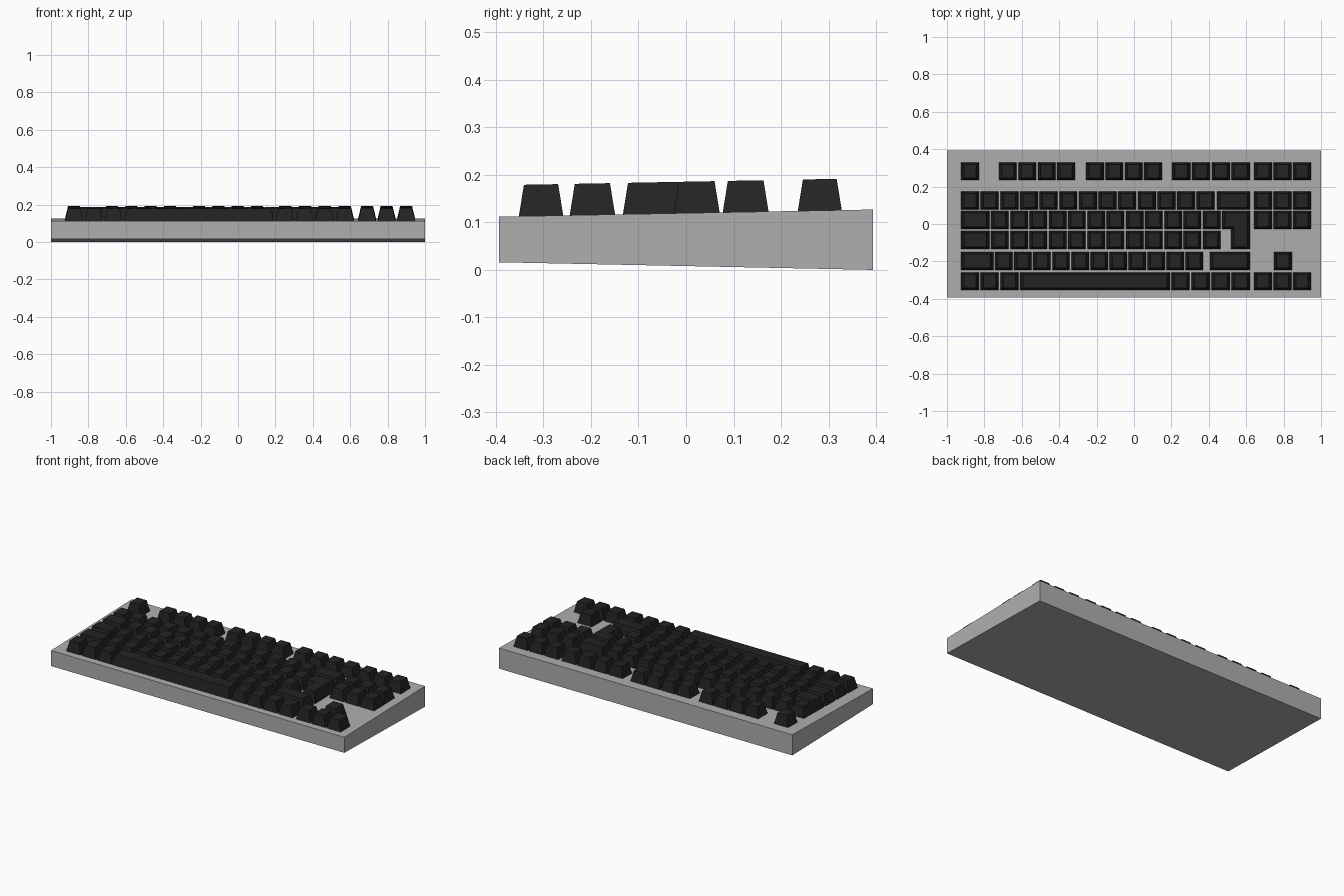
import bpy
import bmesh

cube = bpy.data.objects.get("Cube")
if cube:
    bpy.data.objects.remove(cube, do_unlink=True)


def make_material(name, value):
    mat = bpy.data.materials.new(name)
    color = (value, value, value, 1)
    mat.diffuse_color = color
    mat.use_nodes = True
    bsdf = mat.node_tree.nodes["Principled BSDF"]
    bsdf.inputs["Base Color"].default_value = color
    bsdf.inputs["Roughness"].default_value = 0.6
    return mat


case_gray = make_material("case gray", 0.43)
key_black = make_material("key black", 0.017)

HALF_DEPTH = 0.393
GAP = 0.008
KEY_HEIGHT = 0.066
INSET_X, INSET_Y = 0.016, 0.011


def deck_z(y):
    """Height of the sloping top of the case."""
    return 0.112 + (y + HALF_DEPTH) * 0.019


def prism(bm, lower, upper):
    """Closed solid between two matching loops of points."""
    a = [bm.verts.new(p) for p in lower]
    b = [bm.verts.new(p) for p in upper]
    bm.faces.new(a[::-1])
    bm.faces.new(b)
    for i in range(len(a)):
        j = (i + 1) % len(a)
        bm.faces.new((a[i], a[j], b[j], b[i]))


def finish(bm, name, mat):
    bmesh.ops.recalc_face_normals(bm, faces=bm.faces)
    mesh = bpy.data.meshes.new(name)
    bm.to_mesh(mesh)
    bm.free()
    mesh.materials.append(mat)
    obj = bpy.data.objects.new(name, mesh)
    bpy.context.collection.objects.link(obj)


def keycap(bm, outline):
    """Tapered cap on a right-angled, counter-clockwise outline."""
    lower, upper = [], []
    n = len(outline)
    for i, (x, y) in enumerate(outline):
        px, py = outline[i - 1]
        nx, ny = outline[(i + 1) % n]
        # Inward direction is the sum of both neighbouring edge normals
        dx = (py - y) + (y - ny)
        dy = (x - px) + (nx - x)
        tx = x + INSET_X * (1 if dx > 0 else -1)
        ty = y + INSET_Y * (1 if dy > 0 else -1)
        lower.append((x, y, deck_z(y) - 0.002))
        upper.append((tx, ty, deck_z(ty) + KEY_HEIGHT))
    prism(bm, lower, upper)


def key_run(bm, x0, x1, count, y0, y1):
    """Row of equal keys filling the span from x0 to x1."""
    width = (x1 - x0 - GAP * (count - 1)) / count
    for i in range(count):
        a = x0 + i * (width + GAP)
        b = a + width
        keycap(bm, [(a, y0), (b, y0), (b, y1), (a, y1)])


# Wedge-shaped case
bm = bmesh.new()
base = [(-1, -HALF_DEPTH, 0.016), (1, -HALF_DEPTH, 0.016),
        (1, HALF_DEPTH, 0), (-1, HALF_DEPTH, 0)]
prism(bm, base, [(x, y, deck_z(y)) for x, y, z in base])
finish(bm, "case", case_gray)

# Key rows: depth range, then spans of (start, end, number of keys)
L, R = -0.925, 0.62
SIDE = (0.642, 0.947, 3)
rows = {
    "function_keys": (0.235, 0.328, [(L, -0.829, 1), (-0.722, -0.316, 4),
                                     (-0.257, 0.15, 4), (0.203, R, 4), SIDE]),
    "number_keys": (0.077, 0.174, [(L, 0.432, 13), (0.444, R, 1), SIDE]),
    "upper_letter_keys": (-0.026, 0.071, [(L, -0.773, 1),
                                          (-0.765, 0.463, 12), SIDE]),
    "middle_letter_keys": (-0.133, -0.038, [(L, -0.773, 1),
                                            (-0.765, 0.463, 12)]),
    "lower_letter_keys": (-0.245, -0.149, [(L, -0.752, 1), (-0.743, 0.37, 11),
                                           (0.406, R, 1), (0.747, 0.845, 1)]),
    "bottom_keys": (-0.352, -0.258, [(L, -0.618, 3), (-0.61, 0.192, 1),
                                     (0.199, R, 4), SIDE]),
}
for name, (y0, y1, spans) in rows.items():
    bm = bmesh.new()
    for x0, x1, count in spans:
        key_run(bm, x0, x1, count, y0, y1)
    finish(bm, name, key_black)

# L-shaped enter key spanning two rows
bm = bmesh.new()
keycap(bm, [(0.519, -0.133), (R, -0.133), (R, 0.071),
            (0.471, 0.071), (0.471, -0.026), (0.519, -0.026)])
finish(bm, "enter_key", key_black)
